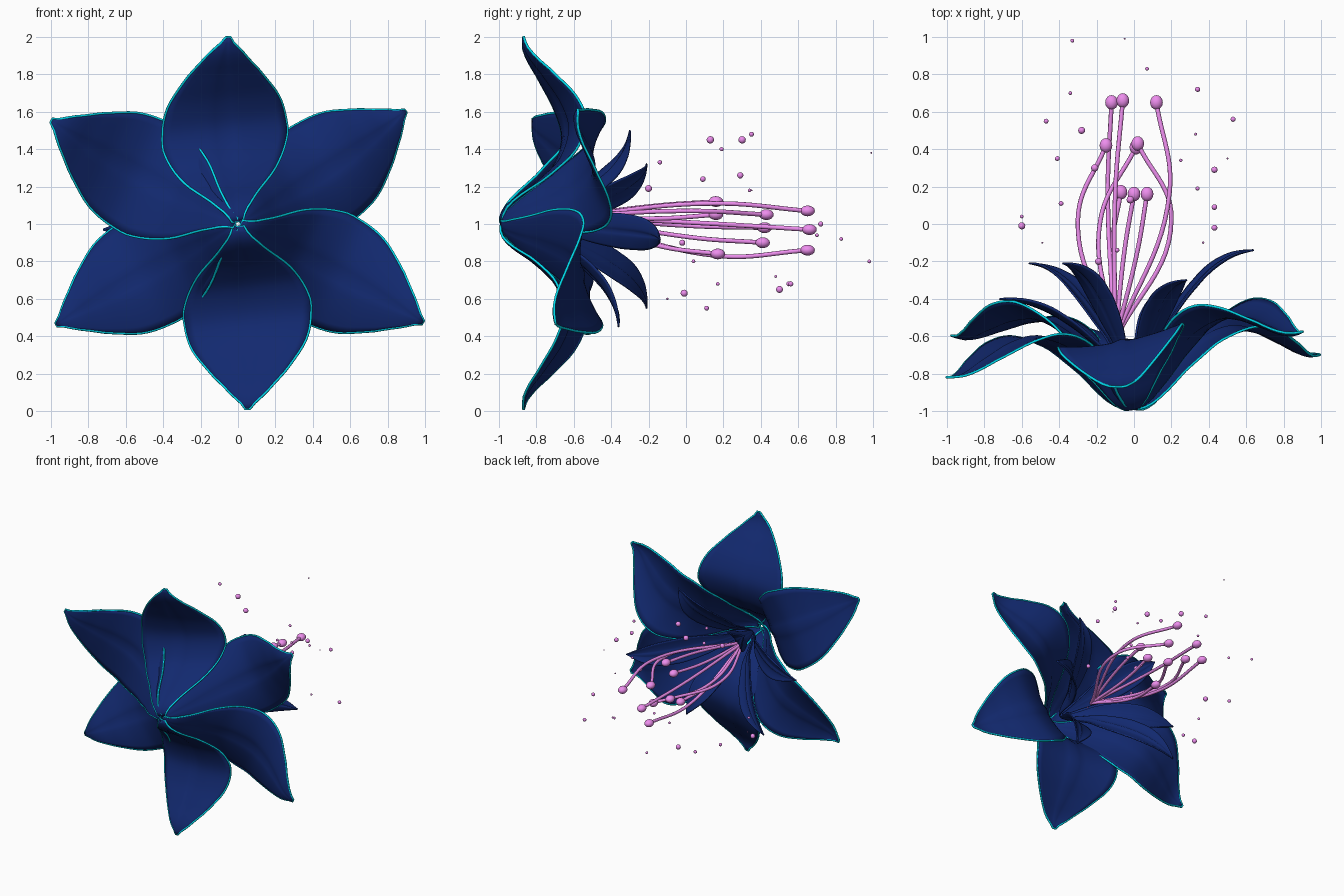
import bpy, math
from mathutils import Vector

if "Cube" in bpy.data.objects:
    bpy.data.objects.remove(bpy.data.objects["Cube"])


def material(name, rgb):
    m = bpy.data.materials.new(name)
    m.diffuse_color = (*rgb, 1)
    m.use_nodes = True
    m.node_tree.nodes["Principled BSDF"].inputs["Base Color"].default_value = m.diffuse_color
    return m


BLUE = material("petal_blue", (0.006, 0.022, 0.16))
CYAN = material("edge_cyan", (0.0, 0.7, 0.85))
PINK = material("stamen_pink", (0.85, 0.27, 0.85))


def spline(pts, t):
    """Catmull-Rom through (t, value) rows."""
    i = 0
    while i < len(pts) - 2 and t > pts[i + 1][0]:
        i += 1
    p1, p2 = pts[i], pts[i + 1]
    p0, p3 = pts[max(i - 1, 0)], pts[min(i + 2, len(pts) - 1)]
    s = (t - p1[0]) / (p2[0] - p1[0])
    a, b, c, d = p0[1], p1[1], p2[1], p3[1]
    return 0.5 * (2 * b + (c - a) * s + (2 * a - 5 * b + 4 * c - d) * s * s
                  + (3 * b - a - 3 * c + d) * s ** 3)


def tube(name, paths, radius, mat, cyclic=False, smooth=False):
    cu = bpy.data.curves.new(name, 'CURVE')
    cu.dimensions = '3D'
    cu.bevel_depth = radius
    cu.bevel_resolution = 2
    cu.use_fill_caps = True
    for pts in paths:
        if smooth:
            s = cu.splines.new('BEZIER')
            s.bezier_points.add(len(pts) - 1)
            for bp, p in zip(s.bezier_points, pts):
                bp.co = p
                bp.handle_left_type = bp.handle_right_type = 'AUTO'
        else:
            s = cu.splines.new('POLY')
            s.points.add(len(pts) - 1)
            for sp, p in zip(s.points, pts):
                sp.co = (*p, 1)
            s.use_cyclic_u = cyclic
    ob = bpy.data.objects.new(name, cu)
    bpy.context.collection.objects.link(ob)
    cu.materials.append(mat)


WIDTH = [(0, .03), (.1, .1), (.25, .25), (.4, .33), (.5, .34),
         (.65, .305), (.8, .2), (.92, .09), (1, .012)]


def petal(name, angle, length, half_w, profile, lift, cup, twist, edged, bend=0):
    NU, NV = 32, 14
    rows = []
    for i in range(NU + 1):
        t = i / NU
        w = spline(WIDTH, t) / .34 * half_w
        y0 = spline(profile, t) + lift * (.15 * min(1, t / .1) + .85 * t ** 1.6)
        a = math.radians(angle + bend * (t * t - 1))
        row = []
        for j in range(NV + 1):
            v = 2 * j / NV - 1
            # cupped blade with a small groove along the midrib
            y = y0 + w * (cup * v * v + twist * v) + .014 * math.exp(-(v / .1) ** 2) * math.sin(math.pi * t)
            r, s = .015 + (length - .015) * t, -w * v
            row.append((r * math.cos(a) - s * math.sin(a), y,
                        1 + r * math.sin(a) + s * math.cos(a)))
        rows.append(row)
    n = NV + 1
    faces = [(i * n + j, i * n + j + 1, (i + 1) * n + j + 1, (i + 1) * n + j)
             for i in range(NU) for j in range(NV)]
    me = bpy.data.meshes.new(name)
    me.from_pydata([p for r in rows for p in r], [], faces)
    me.materials.append(BLUE)
    me.polygons.foreach_set("use_smooth", [True] * len(faces))
    ob = bpy.data.objects.new(name, me)
    bpy.context.collection.objects.link(ob)
    m = ob.modifiers.new("thickness", 'SOLIDIFY')
    m.thickness = .01
    m.offset = 0
    if edged:
        outline = [r[0] for r in rows] + [r[-1] for r in reversed(rows)]
        tube(name + "_edge", [outline], .007, CYAN, cyclic=True)


# Six large outer petals: angle, length, half width, lift, bend, cup, twist
OUTER = [(0, -.99), (.04, -.985), (.1, -.945), (.2, -.81), (.33, -.685), (.5, -.635),
         (.65, -.68), (.8, -.775), (.92, -.855), (1, -.87)]
for k, (ang, ln, hw, lift, bend, cup, twist) in enumerate([
        (93, 1.0, .335, 0, -7, .11, .19), (151, 1.14, .315, .05, -3, .06, .02),
        (209, 1.11, .30, .27, 1, .2, .14), (273, .99, .34, 0, -4, .11, .16),
        (332, 1.12, .31, .17, -2, .2, .16), (34, 1.08, .295, .29, 4, .3, .06)]):
    petal(f"outer_petal_{k + 1}", ang, ln, hw, OUTER, lift, cup, twist, True, bend)

# Smaller inner petals, given by tip position
TIPS = [(.64, -.14, .92), (.28, -.3, 1.5), (-.38, -.21, 1.32),
        (-.72, -.4, .97), (-.56, -.21, .55), (.25, -.36, .45)]
for k, (x, y, z) in enumerate(TIPS):
    prof = [(t, -.85 + (y + .85) * f) for t, f in
            [(0, 0), (.2, .36), (.5, .72), (.75, .92), (1, 1)]]
    petal(f"inner_petal_{k + 1}", math.degrees(math.atan2(z - 1, x)),
          math.hypot(x, z - 1), .095, prof, 0, .3, .1, False)


def ball(name, loc, r, scale=(1, 1, 1), seg=16):
    bpy.ops.mesh.primitive_uv_sphere_add(segments=seg, ring_count=seg // 2, radius=r, location=loc)
    ob = bpy.context.object
    ob.name = name
    ob.scale = scale
    ob.data.materials.append(PINK)
    bpy.ops.object.shade_smooth()


# Stamens: sideways bulge (x, z) past mid length, then tip
STAMENS = [((-.14, .83), (-.12, .65, .86)), ((-.10, 1.0), (-.06, .66, .97)),
           ((.19, 1.11), (.12, .65, 1.07)), ((-.30, .99), (-.15, .42, .98)),
           ((.20, 1.07), (.02, .43, 1.05)), ((-.18, .93), (.01, .41, .9)),
           ((-.12, .88), (-.07, .17, .84)), ((-.05, 1.03), (0, .16, 1.05)),
           ((.02, 1.1), (.07, .16, 1.12))]
BASE = Vector((-.1, -.62, 1.04))
paths = []
for k, ((bx, bz), tip) in enumerate(STAMENS):
    ym = BASE.y + (tip[1] - BASE.y) * .62
    paths.append([BASE, (bx, ym, bz), tip])
    ball(f"anther_{k + 1}", tip, .034, (1, 1.15, .85))
tube("stamen_filaments", paths, .012, PINK, smooth=True)

# Floating pollen: x, y, z, radius
POLLEN = [(-.33, .98, .8, .01), (-.05, .99, 1.38, .005), (.07, .83, .92, .01),
          (-.34, .7, .94, .01), (.34, .72, 1.0, .014), (-.47, .55, .68, .013),
          (.53, .56, .68, .014), (-.28, .5, .65, .019), (.33, .48, .72, .008),
          (-.41, .35, 1.48, .013), (.25, .34, 1.18, .009), (-.21, .3, 1.45, .02),
          (.43, .29, 1.26, .017), (.5, .35, 1.18, .005), (.34, .19, 1.4, .011),
          (.17, .17, .68, .01), (-.02, .13, 1.45, .02), (.43, .09, 1.24, .015),
          (-.39, .11, .55, .013), (-.6, .04, .8, .01), (-.6, -.01, .63, .019),
          (.43, -.02, .9, .016), (.37, -.1, .6, .006), (-.49, -.1, .6, .005),
          (-.09, -.14, 1.33, .012), (-.19, -.2, 1.19, .019)]
for k, (x, y, z, r) in enumerate(POLLEN):
    ball(f"pollen_{k + 1}", (x, y, z), r, seg=12)
